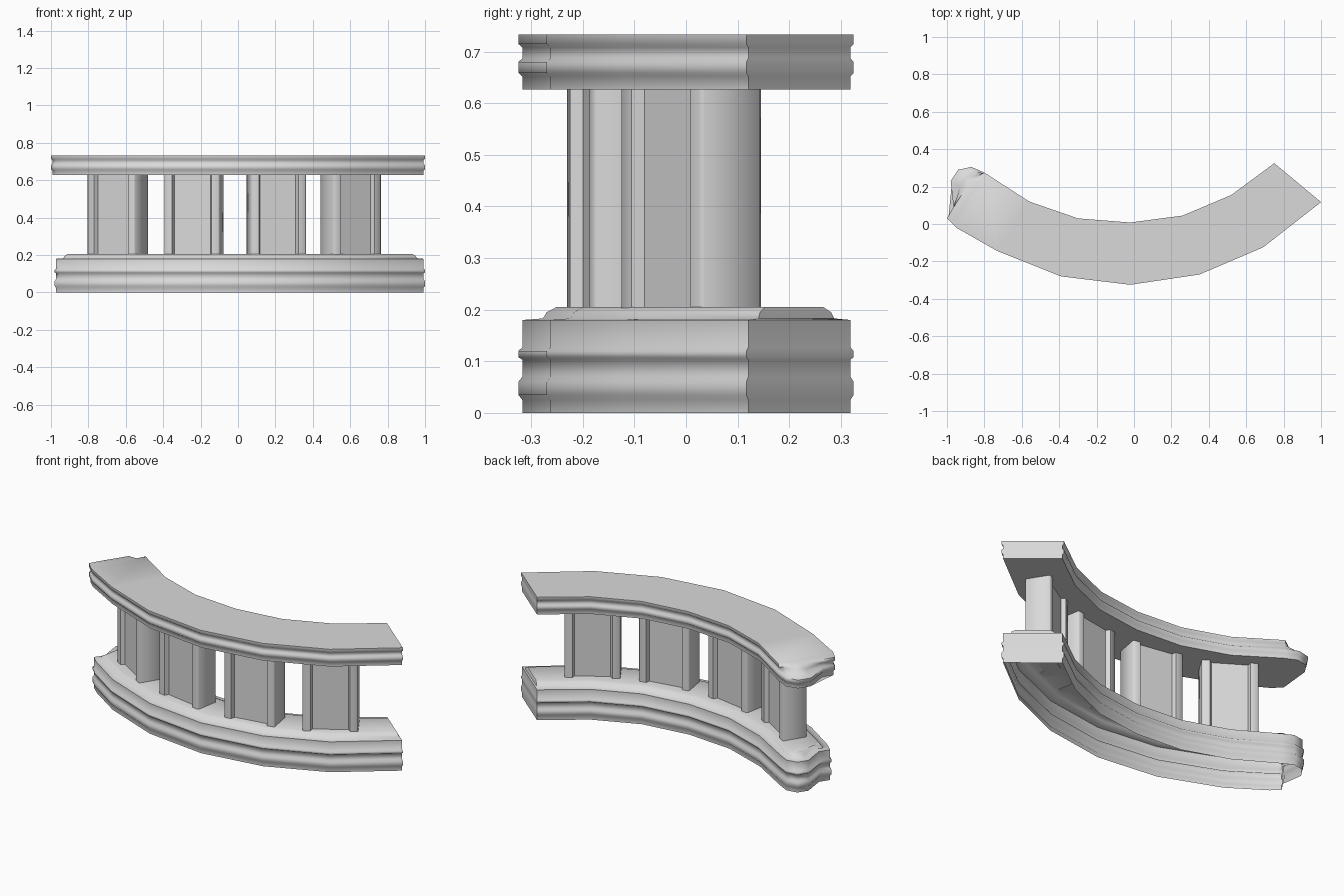
import bpy, bmesh, math
from mathutils import Vector, Matrix

if "Cube" in bpy.data.objects:
    bpy.data.objects.remove(bpy.data.objects["Cube"])

stone = bpy.data.materials.new("grey stone")
stone.use_nodes = True
stone.diffuse_color = (0.7, 0.7, 0.7, 1)
stone.node_tree.nodes["Principled BSDF"].inputs["Base Color"].default_value = (0.7, 0.7, 0.7, 1)

# Plan stations: outer point, inner point, from the clean end to the broken end
STATIONS = [
    ((1.0, 0.117), (0.75, 0.325)),
    ((0.69, -0.125), (0.52, 0.155)),
    ((0.35, -0.27), (0.26, 0.045)),
    ((-0.02, -0.325), (-0.02, 0.008)),
    ((-0.39, -0.28), (-0.30, 0.03)),
    ((-0.73, -0.145), (-0.56, 0.12)),
]
BROKEN_END = [
    ((-0.95, -0.02), (-0.80, 0.275)),
    ((-0.98, 0.01), (-0.87, 0.305)),
    ((-1.0, 0.03), (-0.94, 0.29)),
    ((-0.965, 0.09), (-0.98, 0.23)),
]
ANCHOR = Vector((-0.75, 0.10))

# Moulding profiles: inset, height
RAIL = [(.008, .627), (.008, .652), (0, .659), (0, .680), (.008, .687),
        (.008, .708), (0, .715), (0, .733)]
BASE = [(.008, 0), (.008, .025), (0, .035), (0, .06), (.008, .07), (.008, .103),
        (0, .108), (0, .12), (.008, .127), (.008, .18), (.048, .183),
        (.055, .195), (.074, .205)]


def finish(bm, name):
    bmesh.ops.recalc_face_normals(bm, faces=bm.faces)
    mesh = bpy.data.meshes.new(name)
    bm.to_mesh(mesh)
    bm.free()
    mesh.materials.append(stone)
    obj = bpy.data.objects.new(name, mesh)
    bpy.context.collection.objects.link(obj)
    bpy.ops.object.select_all(action='DESELECT')
    obj.select_set(True)
    bpy.context.view_layer.objects.active = obj
    bpy.ops.object.shade_smooth_by_angle(angle=math.radians(60))


def moulding(name, profile, end_wear, crown_wear, underside):
    """Sweep a two-sided profile along the curve and wrap it round the broken end."""
    bm = bmesh.new()
    rings = []
    low, high = profile[0][1], profile[-1][1]
    for i, (outer, inner) in enumerate(STATIONS + BROKEN_END):
        outer, inner = Vector(outer), Vector(inner)
        worn = i >= len(STATIONS)
        across = (inner - outer).normalized()
        # The clean end is recessed a little where the moulding is
        recess = Vector((-across.y, across.x)) * (.2 if i == 0 else 0)
        sides = []
        for p, way in ((outer, across), (inner, -across)):
            # The crown is broken away on the inner corner of the broken end
            crown = crown_wear if worn and p is inner and i > len(STATIONS) else 0
            if worn:
                way = (ANCHOR - p).normalized()
            verts = []
            for d, z in profile:
                upper = max(0, 2 * (z - low) / (high - low) - 1)
                depth = d + end_wear * worn + crown * upper
                verts.append(bm.verts.new((*(p + way * depth + recess * d), z)))
            sides.append(verts)
        rings.append(sides)
    n = len(profile)
    loops = [a + b[::-1] for a, b in rings]
    # The last strip of each loop is the underside
    strips = 2 * n if underside else 2 * n - 1
    for a, b in zip(loops, loops[1:]):
        for k in range(strips):
            j = (k + 1) % (2 * n)
            bm.faces.new((a[k], a[j], b[j], b[k]))
    # End caps as strips, so the moulding carries across them
    for out, inn in (rings[0], rings[-1]):
        for k in range(n - 1):
            bm.faces.new((out[k], out[k + 1], inn[k + 1], inn[k]))
    finish(bm, name)


def pillar(name, x, y, degrees):
    """Upright slab with raised strips at both ends of its front and back."""
    half, thick, strip, recess, cut = .15, .07, .043, .024, .007
    quarter = [(half, 0), (half, thick - cut), (half - cut, thick),
               (half - strip, thick), (half - strip - .01, thick - recess)]
    upper = quarter + [(-u, v) for u, v in reversed(quarter)]
    outline = upper + [(-u, -v) for u, v in upper[1:-1]]
    bm = bmesh.new()
    face = bm.faces.new([bm.verts.new((u, v, .203)) for u, v in outline])
    ext = bmesh.ops.extrude_face_region(bm, geom=[face])
    top = [v for v in ext["geom"] if isinstance(v, bmesh.types.BMVert)]
    bmesh.ops.translate(bm, verts=top, vec=(0, 0, .426))
    place = Matrix.Translation((x, y, 0)) @ Matrix.Rotation(math.radians(degrees), 4, 'Z')
    bmesh.ops.transform(bm, matrix=place, verts=bm.verts)
    finish(bm, name)


# The base is an open shell underneath
moulding("base_curb", BASE, .02, 0, False)
moulding("top_rail", RAIL, 0, .09, True)
for number, (x, y, degrees) in enumerate([(-.643, .0, -32), (-.235, -.137, -10),
                                          (.205, -.137, 10), (.603, .01, 32)], 1):
    pillar(f"pillar_{number}", x, y, degrees)
